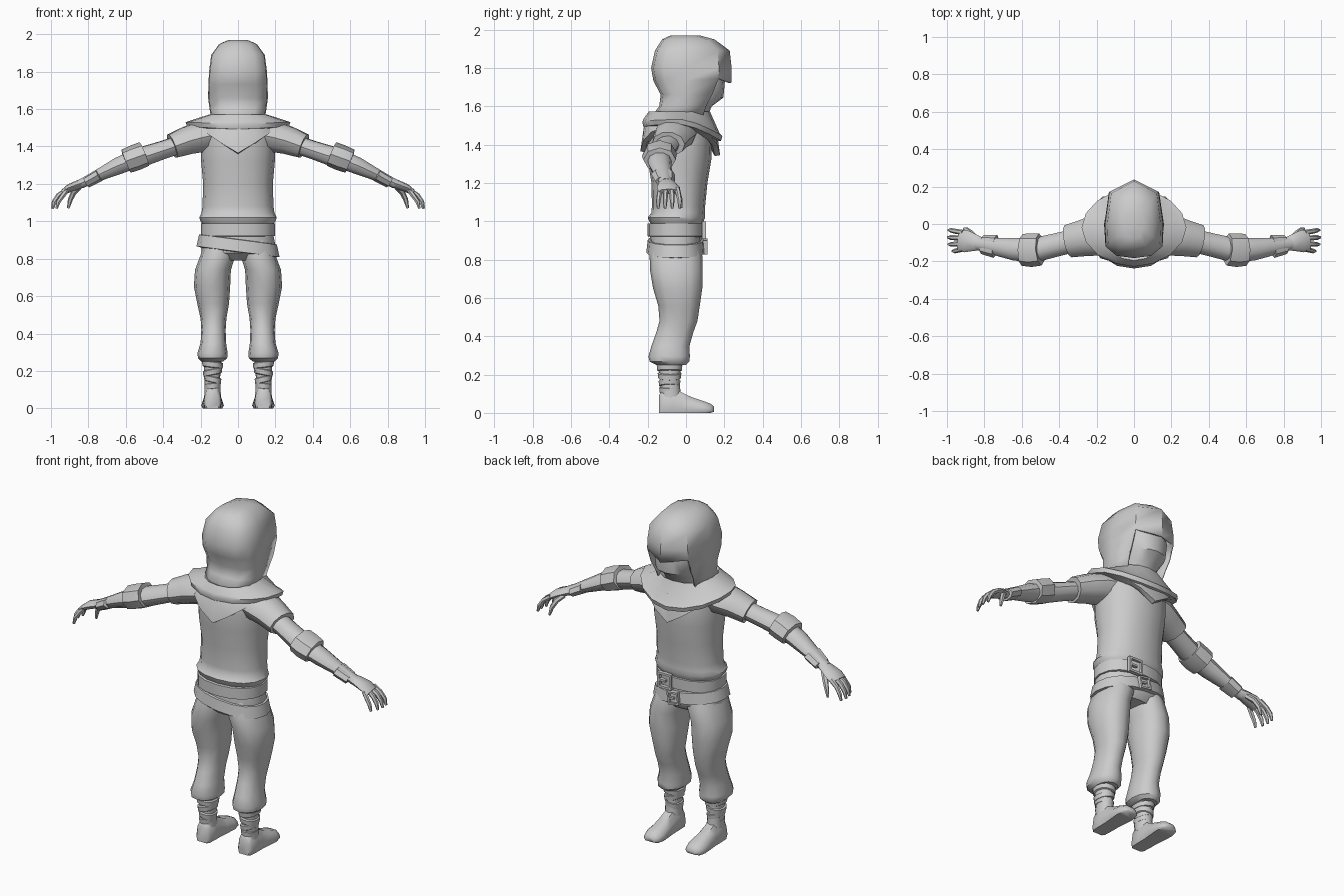
import bpy, bmesh, math
from mathutils import Vector, Matrix

GREY = bpy.data.materials.new("cloth_grey")
GREY.diffuse_color = (0.6, 0.6, 0.6, 1)


def finish(name, bm, mirror=False, thick=0.0, angle=40):
    bmesh.ops.delete(bm, geom=[v for v in bm.verts if not v.link_faces], context='VERTS')
    bmesh.ops.recalc_face_normals(bm, faces=bm.faces)
    me = bpy.data.meshes.new(name)
    bm.to_mesh(me)
    bm.free()
    me.materials.append(GREY)
    ob = bpy.data.objects.new(name, me)
    bpy.context.collection.objects.link(ob)
    bpy.ops.object.select_all(action='DESELECT')
    ob.select_set(True)
    bpy.context.view_layer.objects.active = ob
    bpy.ops.object.shade_smooth_by_angle(angle=math.radians(angle))
    if thick:
        s = ob.modifiers.new("thickness", 'SOLIDIFY')
        s.thickness, s.offset = thick, -1
    if mirror:
        m = ob.modifiers.new("mirror", 'MIRROR')
        m.use_mirror_merge = False
    return ob


def skin(bm, rings, caps=(True, True), skip=lambda r, i: False):
    vs = [[bm.verts.new(p) for p in ring] for ring in rings]
    n = len(vs[0])
    for r in range(len(vs) - 1):
        for i in range(n):
            if not skip(r, i):
                j = (i + 1) % n
                bm.faces.new((vs[r][i], vs[r][j], vs[r + 1][j], vs[r + 1][i]))
    if caps[0]:
        bm.faces.new(vs[0])
    if caps[1]:
        bm.faces.new(vs[-1][::-1])


def loft(name, rings, caps=(True, True), skip=lambda r, i: False, **kw):
    bm = bmesh.new()
    skin(bm, rings, caps, skip)
    return finish(name, bm, **kw)


def oval(z, w, yb, yf, cx=0, n=16, p=0.9, tilt=0, zfun=None):
    """Rounded horizontal ring from its half width and back/front limits."""
    pts = []
    for i in range(n):
        a = 2 * math.pi * i / n
        c, s = math.cos(a), math.sin(a)
        x = w * math.copysign(abs(c) ** p, c)
        y = (yb + yf) / 2 + (yf - yb) / 2 * math.copysign(abs(s) ** p, s)
        pts.append(Vector((cx + x, y, z + tilt * x + (zfun(c, s) if zfun else 0))))
    return pts


def tube_rings(path, n=10):
    """Rings along a path of (x, y, z, thickness radius, width radius)."""
    pts = [Vector(q[:3]) for q in path]
    out = []
    for k, q in enumerate(path):
        t = (pts[min(k + 1, len(pts) - 1)] - pts[max(k - 1, 0)]).normalized()
        side = t.cross(Vector((0, 0, 1))).normalized()
        up = side.cross(t)
        out.append([pts[k] + side * q[4] * math.cos(2 * math.pi * i / n)
                    + up * q[3] * math.sin(2 * math.pi * i / n) for i in range(n)])
    return out


# Torso tunic with a flared hem
loft("tunic", [oval(*r) for r in [
    (1.55, .12, -.17, .08), (1.51, .19, -.2, .12), (1.42, .2, -.205, .135), (1.32, .197, -.2, .132),
    (1.2, .186, -.18, .112), (1.08, .19, -.178, .1), (1.045, .195, -.18, .098), (1.02, .207, -.2, .1),
    (1.0, .2, -.192, .092), (.98, .185, -.18, .085)]])

# Waist belt, skirt below it, and the slanted hip belt
loft("waist_belt", [oval(*r) for r in [
    (.99, .18, -.18, .08), (.987, .198, -.2, .098), (.922, .198, -.2, .096), (.918, .18, -.18, .08)]])
loft("hips", [oval(*r) for r in [
    (.95, .185, -.185, .08), (.88, .198, -.19, .083), (.83, .195, -.185, .08), (.79, .13, -.14, .05)]])
loft("hip_belt", [oval(*r, tilt=-.13) for r in [
    (.905, .19, -.185, .08), (.902, .208, -.2, .095), (.838, .222, -.207, .1), (.834, .2, -.185, .08)]])


# Square buckles with a prong
def buckle(name, x, y, z, size, roll):
    bm = bmesh.new()
    t = size * .16
    h = size / 2
    for cx, cz, sx, sz in [(0, h, size + t, t), (0, -h, size + t, t), (h, 0, t, size),
                           (-h, 0, t, size), (h * .4, 0, size * .6, t)]:
        m = Matrix.Translation((x, y, z)) @ Matrix.Rotation(roll, 4, 'Y') @ \
            Matrix.Translation((cx, 0, cz)) @ Matrix.Diagonal((sx, .022, sz, 1))
        bmesh.ops.create_cube(bm, size=1, matrix=m)
    finish(name, bm)


buckle("waist_buckle", .07, .094, .953, .078, 0)
buckle("hip_buckle", .01, .1, .868, .062, .15)

# Draped lower cape, pointed at the front and back
def cape_hem(c, s):
    return .14 * abs(c) - (.02 if s > 0 else 0) * abs(s)


loft("shoulder_cape", [
    oval(1.54, .15, -.19, .11), oval(1.505, .2, -.218, .155),
    oval(1.365, .215, -.238, .178, zfun=cape_hem), oval(1.36, .195, -.215, .15, zfun=cape_hem),
    oval(1.43, .18, -.18, .11)], caps=(False, False))


# Rolled collar, drooping at the front
def droop(c, s):
    return -.085 * max(0, s) ** 1.5 - .012 * max(0, -s) ** 4


loft("rolled_collar", [
    oval(1.55, .12, -.15, .1), oval(1.572, .15, -.195, .125),
    oval(1.545, .235, -.222, .175, p=1, zfun=droop), oval(1.53, .28, -.228, .19, p=1.05, zfun=droop),
    oval(1.505, .272, -.222, .183, p=1.05, zfun=droop), oval(1.495, .2, -.18, .13, zfun=droop)],
    caps=(False, False))

# Face in the hood opening
loft("face", [oval(*r) for r in [
    (1.88, .08, -.05, .12), (1.8, .12, -.09, .19), (1.73, .128, -.1, .203), (1.645, .118, -.08, .195),
    (1.6, .1, -.08, .135), (1.5, .085, -.08, .09)]])


# Hood with a peaked brim and open front below it
def hood_ring(z, w, yb, yf, yc, lift=0):
    half = [(0, yf, z - lift), (.85 * w, yc, z + lift), (w, min(0, yc - .05), z), (.97 * w, yb + .06, z),
            (.6 * w, yb + .012, z), (0, yb, z)]
    return [Vector(p) for p in half] + [Vector((-x, y, q)) for x, y, q in half[-2:0:-1]]


loft("hood", [hood_ring(*r) for r in [
    (1.97, .05, -.08, .07, .05), (1.948, .1, -.125, .15, .11), (1.89, .143, -.162, .228, .165),
    (1.8, .155, -.182, .238, .172), (1.732, .158, -.17, .236, .17, .012),
    (1.66, .16, -.132, .15, .137), (1.6, .152, -.14, .12, .105), (1.54, .142, -.185, .1, .085)]],
    caps=(True, False), skip=lambda r, i: r >= 4 and i in (0, 9), thick=.012, angle=50)

# Baggy trouser legs: height, inner x, outer x, back y, front y
legs = [(.9, .02, .17, -.17, .06), (.82, .012, .2, -.19, .085), (.74, .038, .23, -.187, .087),
        (.65, .042, .236, -.172, .085), (.56, .048, .218, -.145, .072), (.48, .062, .2, -.138, .06),
        (.42, .066, .196, -.155, .038), (.35, .064, .2, -.18, .018), (.295, .055, .217, -.196, .02),
        (.268, .058, .214, -.19, .018), (.25, .08, .195, -.155, 0)]
loft("trouser_leg", [oval(z, (b - a) / 2, y0, y1, (a + b) / 2, 12) for z, a, b, y0, y1 in legs],
     mirror=True)

# Ankle with tilted cloth wraps
loft("ankle", [oval(*r, n=12) for r in [
    (.27, .05, -.145, -.025, .136), (.16, .041, -.133, -.034, .137), (.08, .044, -.135, -.025, .136)]],
    mirror=True)
for k, (z, w, tilt) in enumerate([(.233, .057, .12), (.193, .052, -.2), (.153, .047, .22), (.118, .044, -.1)]):
    c = -.086
    loft("ankle_wrap_%d" % (k + 1), [oval(z + dz, w + dw, c - w - dw - .01, c + w + dw + .01, .136, 12, tilt=tilt)
                                     for dz, dw in [(.018, -.008), (.014, 0), (-.012, -.003), (-.016, -.01)]],
         mirror=True)


# Soft shoe: y, half width, top height
def shoe_ring(y, w, top, low=0, cx=.136):
    xs = [(-.85, 0), (.85, 0), (1, .25), (.85, .65), (.45, 1), (-.45, 1), (-.85, .65), (-1, .25)]
    return [Vector((cx + w * a, y, low + (top - low) * b)) for a, b in xs]


loft("shoe", [shoe_ring(*r) for r in [
    (-.142, .035, .09), (-.125, .047, .12), (-.07, .05, .13), (-.025, .05, .108), (.03, .056, .082),
    (.09, .061, .062), (.128, .05, .048), (.147, .03, .032, .006)]], mirror=True, angle=55)

# Arms: short sleeve, bare arm, elbow band and wrist cuff
loft("sleeve", tube_rings([
    (.12, -.05, 1.465, .08, .11), (.2, -.06, 1.45, .085, .11), (.27, -.075, 1.432, .078, .098),
    (.352, -.092, 1.402, .068, .088), (.35, -.092, 1.403, .05, .06)][:4]), mirror=True)
loft("arm", tube_rings([
    (.3, -.085, 1.415, .05, .062), (.4, -.108, 1.382, .05, .062), (.49, -.13, 1.352, .054, .064),
    (.56, -.14, 1.33, .052, .064), (.64, -.135, 1.296, .047, .06), (.72, -.123, 1.258, .036, .05),
    (.8, -.11, 1.22, .027, .037), (.84, -.104, 1.2, .026, .036)]), mirror=True)
loft("elbow_band", tube_rings([
    (.5, -.136, 1.36, .05, .06), (.501, -.136, 1.3595, .068, .086), (.55, -.14, 1.34, .07, .09),
    (.598, -.138, 1.321, .066, .085), (.599, -.138, 1.3205, .048, .06)], 8), mirror=True)
loft("wrist_cuff", tube_rings([
    (.74, -.12, 1.247, .03, .04), (.741, -.12, 1.2465, .034, .062), (.81, -.109, 1.208, .031, .052),
    (.811, -.109, 1.2075, .02, .03)], 8), mirror=True)

# Hand: palm, four curled fingers and a thumb
bm = bmesh.new()
skin(bm, tube_rings([(.81, -.108, 1.21, .022, .032), (.85, -.1, 1.198, .024, .045),
                     (.9, -.092, 1.178, .022, .06), (.935, -.088, 1.155, .016, .056)], 8))
for y, dy, reach in [(-.045, .012, .0), (-.075, .003, .005), (-.105, -.004, 0), (-.133, -.012, -.02)]:
    skin(bm, tube_rings([(.915, y, 1.168, .014, .014), (.955 + reach, y + dy * .5, 1.14, .0135, .0135),
                         (.98 + reach, y + dy, 1.105, .012, .012),
                         (.99 + reach, y + dy, 1.068, .007, .007)], 6))
skin(bm, tube_rings([(.85, -.075, 1.185, .016, .018), (.878, -.045, 1.155, .015, .016),
                     (.897, -.03, 1.115, .013, .013), (.908, -.025, 1.07, .007, .007)], 6))
finish("hand", bm, mirror=True, angle=50)
